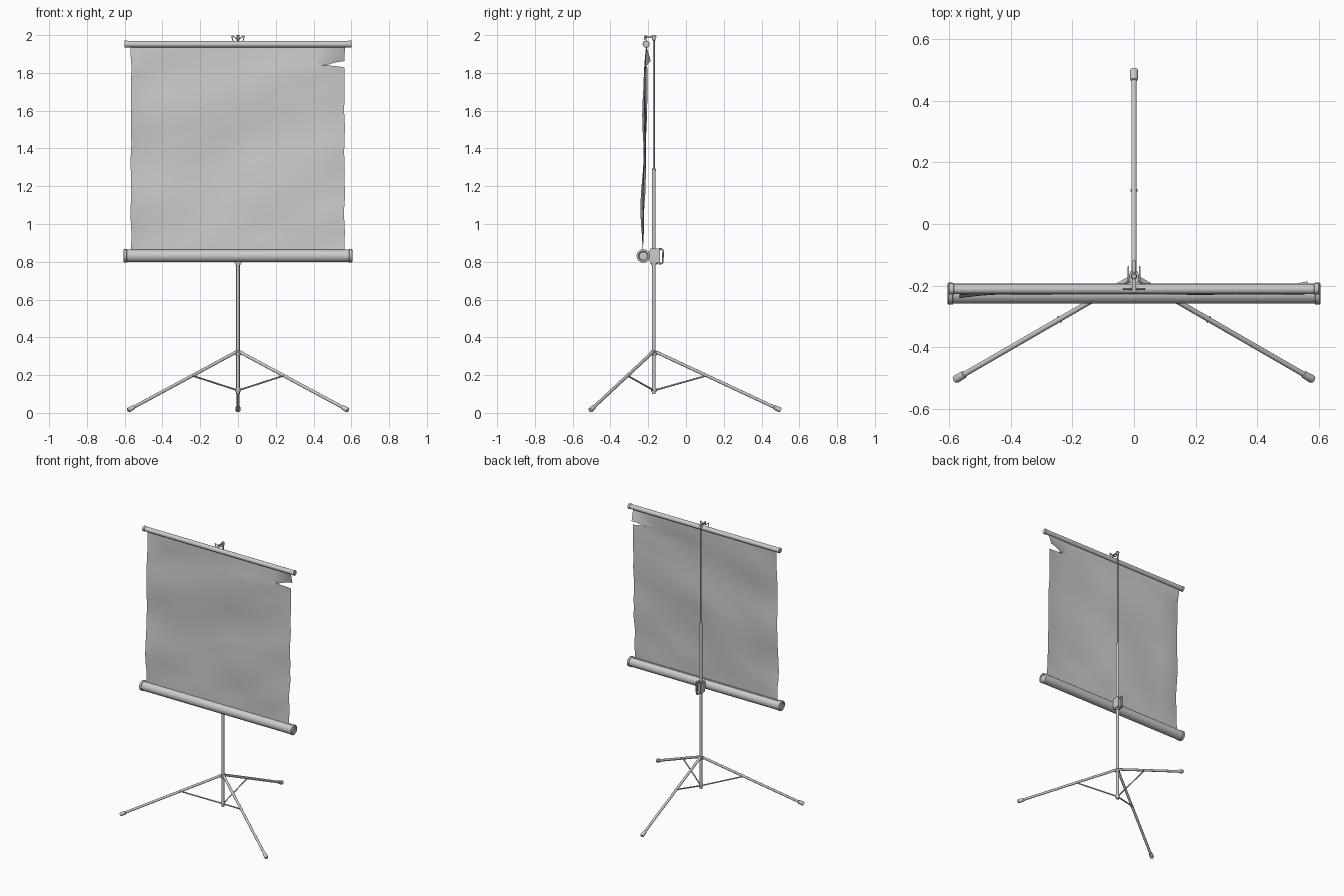
import bpy, bmesh, math
from mathutils import Vector, noise

if "Cube" in bpy.data.objects:
    bpy.data.objects.remove(bpy.data.objects["Cube"])

def material(name, v):
    m = bpy.data.materials.new(name)
    m.diffuse_color = (v, v, v, 1)
    m.use_nodes = True
    m.node_tree.nodes["Principled BSDF"].inputs["Base Color"].default_value = m.diffuse_color
    return m

GREY = material("light grey", 0.6)
PY = -0.17  # depth of the pole

def finish(name, bm, angle=40):
    bmesh.ops.recalc_face_normals(bm, faces=bm.faces)
    me = bpy.data.meshes.new(name)
    bm.to_mesh(me)
    bm.free()
    ob = bpy.data.objects.new(name, me)
    bpy.context.collection.objects.link(ob)
    me.materials.append(GREY)
    bpy.ops.object.select_all(action='DESELECT')
    ob.select_set(True)
    bpy.context.view_layer.objects.active = ob
    bpy.ops.object.shade_smooth_by_angle(angle=math.radians(angle))
    return ob

def lathe(name, a, b, profile, sides=20):
    """Revolve (distance from a, radius) points about the line a-b."""
    a, b = Vector(a), Vector(b)
    rot = (b - a).to_track_quat('Z', 'Y')
    bm = bmesh.new()
    rings = []
    for d, r in profile:
        rings.append([bm.verts.new(a + rot @ Vector((r * math.cos(t), r * math.sin(t), d)))
                      for t in (2 * math.pi * i / sides for i in range(sides))])
    for p, q in zip(rings, rings[1:]):
        for i in range(sides):
            j = (i + 1) % sides
            bm.faces.new((p[i], p[j], q[j], q[i]))
    bm.faces.new(rings[0])
    bm.faces.new(rings[-1])
    return finish(name, bm)

def rod(name, a, b, r, sides=20):
    return lathe(name, a, b, [(0, r), ((Vector(b) - Vector(a)).length, r)], sides)

def box(name, c, s, bevel=0.002):
    bm = bmesh.new()
    bmesh.ops.create_cube(bm, size=1)
    for v in bm.verts:
        v.co = Vector(c) + Vector([v.co[i] * s[i] for i in range(3)])
    bmesh.ops.bevel(bm, geom=bm.edges[:], offset=bevel, segments=2, affect='EDGES')
    return finish(name, bm)

def wire(name, pts, r, cyclic=False):
    cu = bpy.data.curves.new(name, 'CURVE')
    cu.dimensions = '3D'
    cu.bevel_depth, cu.bevel_resolution, cu.use_fill_caps = r, 3, True
    s = cu.splines.new('POLY')
    s.points.add(len(pts) - 1)
    for p, q in zip(s.points, pts):
        p.co = (*q, 1)
    s.use_cyclic_u = cyclic
    s.use_smooth = True
    ob = bpy.data.objects.new(name, cu)
    cu.materials.append(GREY)
    bpy.context.collection.objects.link(ob)

# telescopic pole with collars
rod("lower_pole", (0, PY, 0.1), (0, PY, 1.29), 0.0095)
rod("upper_pole", (0, PY, 1.28), (0, PY, 1.99), 0.005)
lathe("pole_lip", (0, PY, 1.28), (0, PY, 1.295), [(0, .0105), (.012, .0105), (.015, .006)])
lathe("leg_hub", (0, PY, 0.305), (0, PY, 0.33), [(0, .014), (.003, .016), (.022, .016), (.025, .013)])
lathe("brace_collar", (0, PY, 0.11), (0, PY, 0.132), [(0, .012), (.003, .014), (.019, .014), (.022, .012)])

# three legs with feet and braces
for i, deg in enumerate((90, 210, 330)):
    d = Vector((math.cos(math.radians(deg)), math.sin(math.radians(deg)), 0))
    pole = Vector((0, PY, 0))
    top = pole + d * 0.012 + Vector((0, 0, 0.322))
    tip = pole + d * 0.672 + Vector((0, 0, 0.014))
    u = (tip - top).normalized()
    rod(f"leg_{i}", top, tip - u * 0.01, 0.0085)
    lathe(f"foot_{i}", tip - u * 0.04, tip,
          [(0, .0095), (.002, .012), (.034, .0135), (.04, .011)])
    mid = top + (tip - top) * 0.405
    rod(f"brace_{i}", pole + d * 0.008 + Vector((0, 0, 0.121)), mid, 0.0045, 12)
    side = Vector((-d.y, d.x, 0)) * 0.011
    rod(f"brace_pin_{i}", mid - side, mid + side, 0.004, 12)
    rod(f"hub_pin_{i}", top - side, top + side, 0.005, 12)

# roller case with dished end caps, and a slot lip along the top
BY, BZ = -0.226, 0.831
rod("roller_case", (-0.6, BY, BZ), (0.6, BY, BZ), 0.033, 40)
for s in (-1, 1):
    lathe("roller_cap", (s * 0.588, BY, BZ), (s * 0.605, BY, BZ),
          [(0, .033), (.001, .0355), (.015, .0355), (.017, .033), (.017, .026), (.011, .02), (.011, .003)], 40)
box("case_slot_lip", (0, -0.224, BZ + 0.033), (1.17, 0.012, 0.004), 0.001)

# top bar with end caps
TY, TZ = -0.211, 1.952
rod("top_bar", (-0.595, TY, TZ), (0.595, TY, TZ), 0.0165, 32)
for s in (-1, 1):
    lathe("bar_cap", (s * 0.585, TY, TZ), (s * 0.602, TY, TZ),
          [(0, .0165), (.001, .0185), (.015, .0185), (.017, .0165)], 32)

# fabric: wavy sheet with ragged sides and a tear near the top right
def right_edge(z):
    x = 0.564 + 0.006 * noise.noise(Vector((3, 0, z * 9)))
    if 1.84 <= z < 1.862:
        return x - 0.094 * (1 - (z - 1.84) / 0.022) ** 0.6
    if 1.829 < z < 1.84:
        return x - 0.094 * ((z - 1.829) / 0.011) ** 1.4
    return x

zs = [0.855 + 0.97 * i / 60 for i in range(61)]
zs += [1.829 + 0.0022 * i for i in range(17)] + [1.875 + 0.07 * i / 6 for i in range(7)]
bm = bmesh.new()
rows, N = [], 64
for z in zs:
    left = -0.567 + 0.007 * noise.noise(Vector((8, 2, z * 8)))
    right = right_edge(z)
    t = (z - 0.855) / 1.09
    hold = min(1, 8 * t, 8 * (1 - t))
    row = []
    for i in range(N + 1):
        x = left + (right - left) * i / N
        y = -0.229 + 0.018 * t
        y += hold * 0.014 * noise.noise(Vector((x * 2.2 + z * 0.6, 5, z * 3.2 - x * 1.1)))
        y -= hold * 0.012 * max(0, (abs(x) - 0.42) / 0.15) ** 2 * (1 if x < 0 else -0.6)
        if x > 0.42 and z > 1.84:  # loose flap above the tear bends back
            y += 0.025 * (x - 0.42) / 0.145 * (1.945 - z) / 0.1
        row.append(bm.verts.new((x, y, z)))
    rows.append(row)
for p, q in zip(rows, rows[1:]):
    for i in range(N):
        bm.faces.new((p[i], p[i + 1], q[i + 1], q[i]))
finish("screen_fabric", bm, 60)

# clamp that carries the roller case on the pole
box("clamp_body", (0, PY - 0.004, 0.83), (0.03, 0.034, 0.078))
for s in (-1, 1):
    box("clamp_plate", (s * 0.018, PY + 0.008, 0.832), (0.005, 0.05, 0.076), 0.001)
box("clamp_seat", (0, -0.193, 0.832), (0.036, 0.012, 0.05))
wire("clamp_handle", [(0, PY + 0.01, 0.866), (0, -0.13, 0.868), (0, -0.121, 0.858),
                      (0, -0.123, 0.796), (0, -0.132, 0.79), (0, PY + 0.01, 0.793)], 0.005)
lathe("clamp_ring", (0, PY, 0.782), (0, PY, 0.795), [(0, .012), (.002, .0145), (.013, .0145)])

# hanging hook and the loop on the top bar
box("hook_arm", (0, -0.188, 1.991), (0.012, 0.062, 0.01))
box("hook_tip", (0, -0.219, 1.987), (0.012, 0.006, 0.024), 0.001)
lathe("hook_collar", (0, PY, 1.972), (0, PY, 2.0), [(0, .007), (.002, .009), (.026, .009), (.028, .007)])
wire("bar_loop", [(-0.024, TY, 1.964), (-0.034, TY, 1.992), (-0.029, TY, 1.997), (-0.012, TY, 1.983),
                  (0.012, TY, 1.983), (0.029, TY, 1.997), (0.034, TY, 1.992), (0.024, TY, 1.964)], 0.003)
